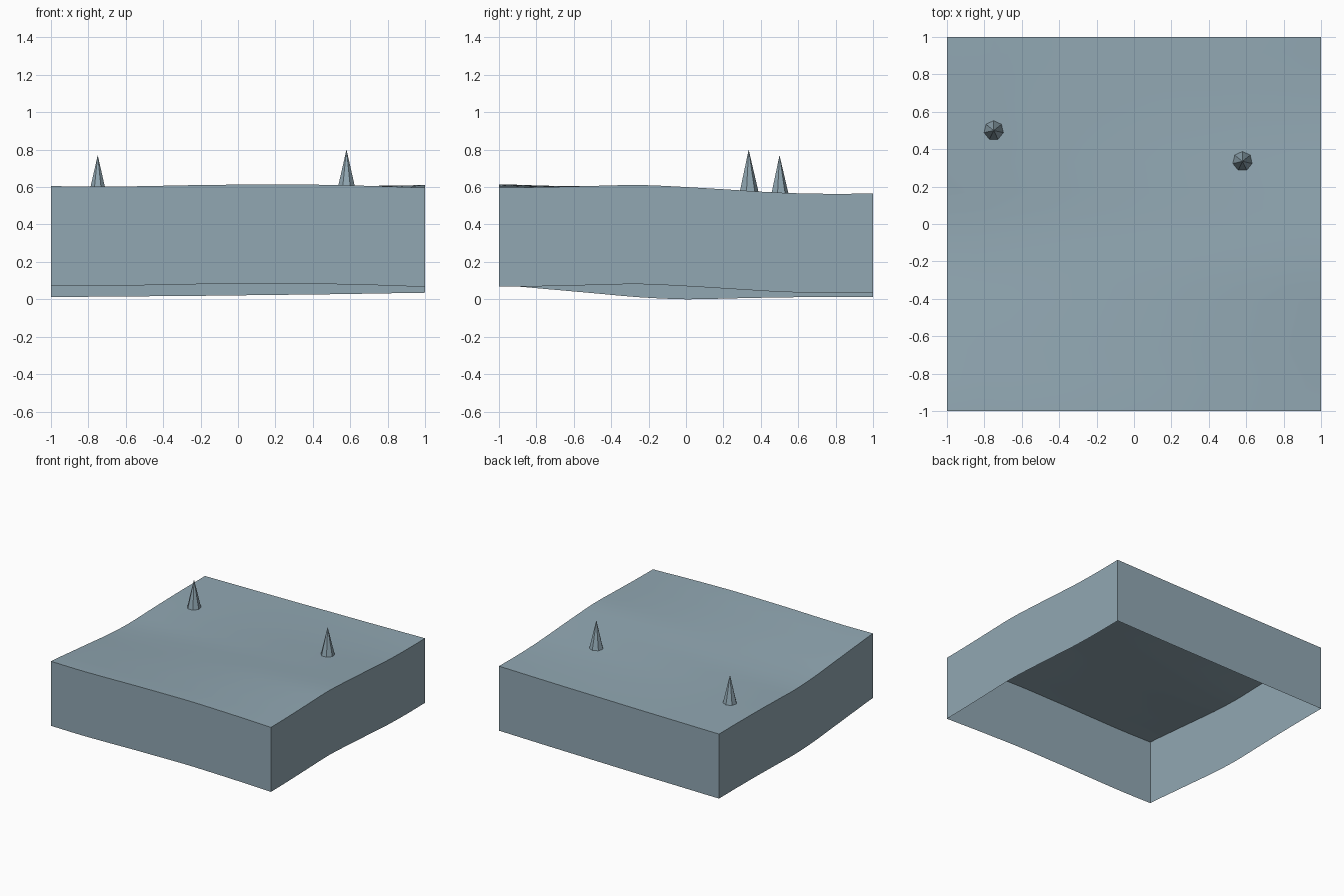
import bpy, bmesh, math
from mathutils import Vector

cube = bpy.data.objects.get("Cube")
if cube:
    bpy.data.objects.remove(cube, do_unlink=True)

# One slate blue material for everything
slate = bpy.data.materials.new("slate_blue")
slate.use_nodes = True
colour = (0.285, 0.39, 0.45, 1)
slate.diffuse_color = colour
slate.node_tree.nodes["Principled BSDF"].inputs["Base Color"].default_value = colour

DEPTH = 0.53
CELLS = 24

# Height of the rim along each edge, evenly spaced from -1 to 1
FRONT = [.075, .072, .075, .080, .083, .085, .081, .075, .067]
BACK = [.012, .014, .016, .018, .021, .024, .027, .031, .035]
RIGHT = [.075, .055, .033, .011, .0, .005, .010, .012, .012]
LEFT = [.067, .070, .076, .081, .070, .055, .040, .034, .035]


def curve(points, t):
    """Smooth curve through evenly spaced heights, t from 0 to 1."""
    last = len(points) - 1
    i = min(int(t * last), last - 1)
    f = t * last - i
    a, b = points[max(i - 1, 0)], points[i]
    c, d = points[i + 1], points[min(i + 2, last)]
    return b + f / 2 * (c - a + f * (2*a - 5*b + 4*c - d + f * (3*(b - c) + d - a)))


def mix(a, b, t):
    return a + (b - a) * t


def ground(x, y):
    """Surface height blended from the four edge curves."""
    u = min(max((x + 1) / 2, 0), 1)
    v = min(max((y + 1) / 2, 0), 1)
    across = mix(curve(RIGHT, v), curve(LEFT, v), u)
    along = mix(curve(FRONT, u), curve(BACK, u), v)
    corners = mix(mix(FRONT[0], FRONT[-1], u), mix(BACK[0], BACK[-1], u), v)
    return DEPTH + across + along - corners


def add_object(name, bm):
    mesh = bpy.data.meshes.new(name)
    bm.to_mesh(mesh)
    bm.free()
    mesh.materials.append(slate)
    obj = bpy.data.objects.new(name, mesh)
    bpy.context.collection.objects.link(obj)
    return obj


# Rolling ground with a skirt hanging from its border, open below
bm = bmesh.new()
bmesh.ops.create_grid(bm, x_segments=CELLS, y_segments=CELLS, size=1)
for v in bm.verts:
    v.co.z = ground(v.co.x, v.co.y)
border = [e for e in bm.edges if e.is_boundary]
skirt = bmesh.ops.extrude_edge_only(bm, edges=border)["geom"]
bmesh.ops.translate(bm, vec=Vector((0, 0, -DEPTH)),
                    verts=[g for g in skirt if isinstance(g, bmesh.types.BMVert)])
for f in bm.faces:
    f.normal_update()
    out = f.calc_center_median()
    out.z = 1 if abs(f.normal.z) > 0.5 else 0
    if f.normal.dot(out if out.z == 0 else Vector((0, 0, 1))) < 0:
        f.normal_flip()
terrain = add_object("terrain_block", bm)
bpy.ops.object.select_all(action="DESELECT")
terrain.select_set(True)
bpy.context.view_layer.objects.active = terrain
bpy.ops.object.shade_smooth_by_angle(angle=math.radians(30))

# Seven-sided spikes standing on the ground
for name, x, y in (("right_spike", -0.75, 0.5), ("left_spike", 0.58, 0.335)):
    bm = bmesh.new()
    bmesh.ops.create_cone(bm, segments=7, radius1=0.053, radius2=0, depth=0.228,
                          cap_ends=False)
    bmesh.ops.remove_doubles(bm, verts=bm.verts, dist=0.0001)
    bmesh.ops.recalc_face_normals(bm, faces=bm.faces)
    spike = add_object(name, bm)
    spike.location = (x, y, ground(x, y) + 0.114)
